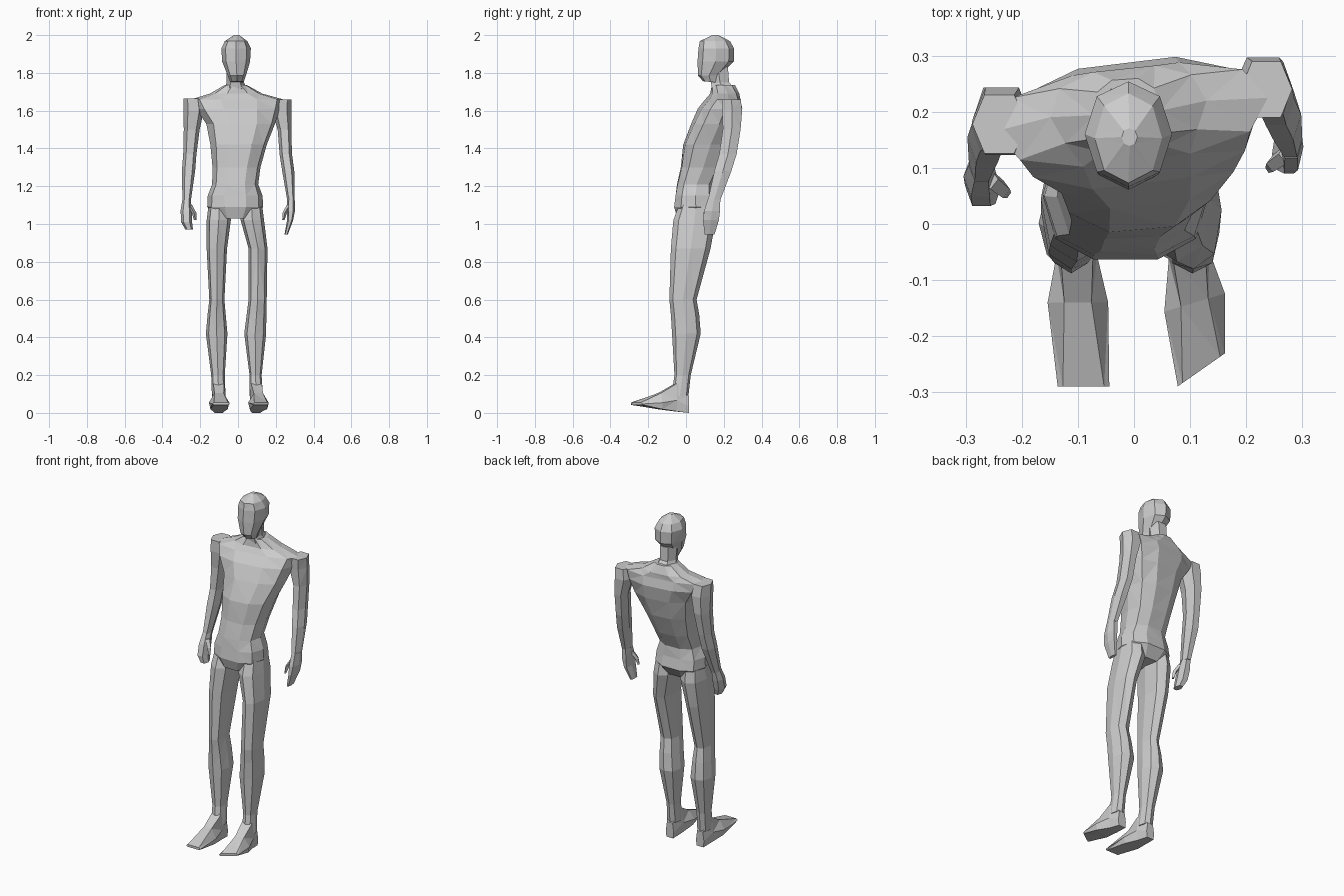
import bpy, bmesh
from math import sin, cos, pi, radians
from mathutils import Vector


def skin(name, rings):
    """Skin a list of equal-length point rings, cap the ends, keep flat triangles."""
    bm = bmesh.new()
    loops = [[bm.verts.new(p) for p in r] for r in rings]
    n = len(loops[0])
    for a, b in zip(loops, loops[1:]):
        for i in range(n):
            j = (i + 1) % n
            bm.faces.new((a[i], a[j], b[j], b[i]))
    bm.faces.new(loops[0][::-1])
    bm.faces.new(loops[-1])
    bmesh.ops.triangulate(bm, faces=bm.faces[:])
    bmesh.ops.recalc_face_normals(bm, faces=bm.faces[:])
    me = bpy.data.meshes.new(name)
    bm.to_mesh(me)
    bm.free()
    ob = bpy.data.objects.new(name, me)
    bpy.context.collection.objects.link(ob)
    return ob


def ring(s, n, power, phase):
    """Rounded polygon from (cx, cy, z, rx, ry, turn in degrees, slope along y)."""
    cx, cy, z, rx, ry = s[:5]
    t = radians(s[5]) if len(s) > 5 else 0
    slope = s[6] if len(s) > 6 else 0
    raw = []
    for i in range(n):
        a = 2 * pi * i / n + phase
        c, d = cos(a), sin(a)
        raw.append((abs(c) ** power * (1 if c > 0 else -1),
                    abs(d) ** power * (1 if d > 0 else -1)))
    mx, my = max(p[0] for p in raw), max(p[1] for p in raw)
    pts = []
    for u, v in raw:
        x, y = u / mx * rx, v / my * ry
        pts.append(Vector((cx + x * cos(t) - y * sin(t),
                           cy + x * sin(t) + y * cos(t), z + slope * y)))
    return pts


def loft(name, sections, n=8, power=0.85, phase=0.0):
    return skin(name, [ring(s, n, power, phase) for s in sections])


# Torso, from crotch to neck base, shoulders turned
loft("torso", [
    (-.015, .04, 1.03, .10, .085),
    (-.015, .052, 1.09, .148, .115),
    (-.015, .05, 1.15, .145, .105),
    (-.015, .052, 1.21, .122, .098, 2),
    (-.008, .085, 1.30, .127, .110, 3),
    (.003, .117, 1.42, .150, .127, 5),
    (.014, .155, 1.53, .183, .120, 7),
    (.000, .180, 1.61, .225, .108, 7),
    (-.005, .195, 1.66, .245, .082, 7),
    (-.010, .205, 1.69, .140, .072, 6),
    (-.012, .198, 1.735, .060, .060, 4),
], n=10, power=0.8)

# Neck
loft("neck", [
    (-.012, .200, 1.71, .060, .062),
    (-.014, .180, 1.75, .046, .048),
    (-.012, .170, 1.83, .048, .052),
], n=6)

# Head, narrow jaw and wide crown
loft("head", [
    (-.006, .130, 1.752, .036, .040, 0, -.1),
    (-.006, .122, 1.785, .048, .058),
    (-.010, .157, 1.86, .074, .096),
    (-.010, .160, 1.93, .078, .094),
    (-.010, .153, 1.968, .060, .080),
    (-.008, .155, 2.0, .014, .016),
], n=8, power=0.95)

# Legs
loft("left_leg", [
    (-.098, .055, 1.12, .055, .085),
    (-.102, .045, 1.02, .064, .112),
    (-.112, .025, .87, .054, .105),
    (-.112, -.016, .60, .040, .072),
    (-.113, -.005, .52, .048, .075),
    (-.113, .002, .42, .057, .076),
    (-.106, -.018, .20, .036, .043),
    (-.102, -.032, .09, .036, .045),
])
loft("right_leg", [
    (.070, .055, 1.12, .055, .085),
    (.076, .045, 1.02, .062, .112),
    (.106, .025, .87, .050, .105),
    (.104, -.016, .60, .048, .072),
    (.098, -.005, .52, .052, .075),
    (.091, .002, .42, .058, .076),
    (.093, -.018, .20, .032, .043),
    (.096, -.032, .09, .036, .045),
])


# Feet: sections run heel to toe as (x, y, z low, z high, half width, top narrowing, skew)
def foot(name, sections):
    rings = []
    for x, y, lo, hi, w, top, skew in sections:
        mid = lo + (hi - lo) * .4
        rings.append([Vector((x + u * w, y + skew * u * w, z)) for u, z in
                      ((-.85, lo), (.85, lo), (1, mid), (top, hi), (-top, hi), (-1, mid))])
    skin(name, rings)


foot("left_foot", [
    (-.102, .015, 0, .09, .026, .7, 0),
    (-.102, -.055, .008, .155, .036, .8, 0),
    (-.100, -.14, .020, .105, .054, .45, 0),
    (-.090, -.29, .042, .056, .046, .8, 0),
])
foot("right_foot", [
    (.096, .015, 0, .09, .026, .7, 0),
    (.098, -.055, .008, .155, .036, .8, .2),
    (.108, -.14, .020, .105, .054, .45, .3),
    (.120, -.26, .042, .056, .042, .8, .7),
])

# Arms, shoulder to wrist
loft("left_arm", [
    (-.240, .178, 1.665, .048, .052),
    (-.235, .183, 1.60, .054, .060),
    (-.245, .188, 1.50, .042, .055),
    (-.255, .175, 1.37, .035, .046),
    (-.262, .155, 1.28, .035, .045),
    (-.272, .105, 1.12, .022, .030),
], n=6)
loft("right_arm", [
    (.236, .240, 1.660, .046, .050),
    (.230, .245, 1.60, .052, .052),
    (.246, .242, 1.50, .036, .047),
    (.253, .222, 1.37, .033, .046),
    (.266, .195, 1.28, .032, .045),
    (.280, .150, 1.13, .020, .033),
], n=6)

# Hands: left one curled, right one hanging open
loft("left_hand", [
    (-.272, .105, 1.13, .022, .028),
    (-.274, .085, 1.07, .030, .036),
    (-.272, .068, 1.01, .029, .036),
    (-.258, .062, .97, .020, .026),
], n=6)
loft("right_hand", [
    (.280, .150, 1.14, .020, .032),
    (.280, .138, 1.07, .022, .042),
    (.276, .132, 1.02, .016, .042),
    (.255, .125, .945, .009, .026),
], n=6)

# Thumbs
loft("left_thumb", [
    (-.256, .080, 1.10, .014, .018),
    (-.233, .062, 1.06, .012, .016),
    (-.226, .056, 1.02, .007, .010),
], n=4)
loft("right_thumb", [
    (.272, .125, 1.10, .014, .018),
    (.248, .108, 1.06, .012, .015),
    (.240, .100, 1.02, .006, .009),
], n=4)
